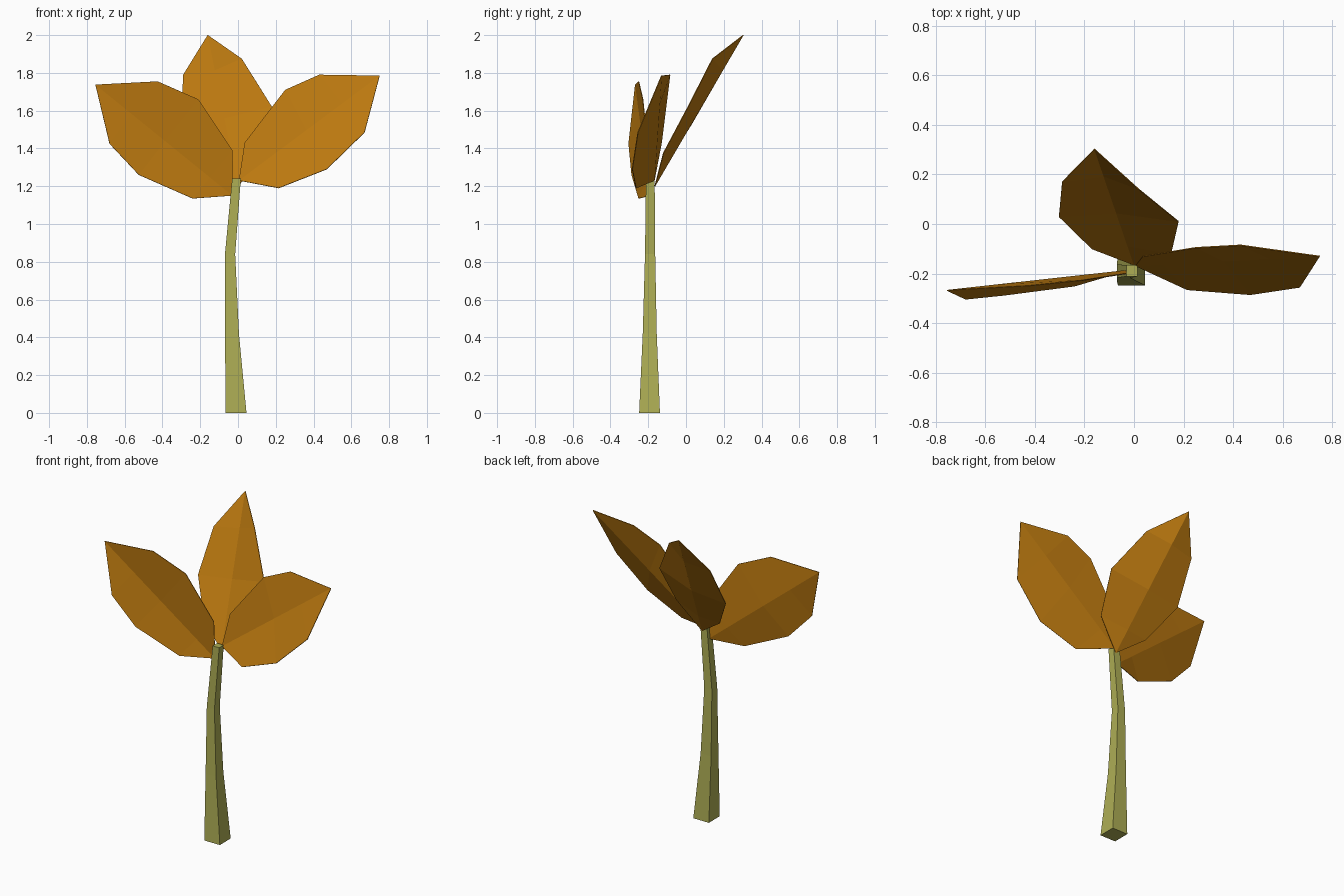
import bpy
from mathutils import Vector

if "Cube" in bpy.data.objects:
    bpy.data.objects.remove(bpy.data.objects["Cube"])


def material(name, rgb):
    m = bpy.data.materials.new(name)
    m.diffuse_color = (*rgb, 1)
    m.use_nodes = True
    m.node_tree.nodes["Principled BSDF"].inputs["Base Color"].default_value = m.diffuse_color
    return m


LEAF = material("amber leaf", (0.50, 0.19, 0.005))
STEM = material("olive stem", (0.42, 0.42, 0.09))


def add_mesh(name, verts, faces, mat):
    me = bpy.data.meshes.new(name)
    me.from_pydata(verts, [], faces)
    me.materials.append(mat)
    ob = bpy.data.objects.new(name, me)
    bpy.context.collection.objects.link(ob)
    return ob


# Stem: bent, tapering square tube (centre x, centre y, z, half width)
rings = [(-0.01, -0.193, 0, 0.055), (-0.032, -0.192, 0.42, 0.037),
         (-0.042, -0.19, 0.84, 0.027), (-0.008, -0.189, 1.24, 0.023)]
verts = [(x + sx * h, y + sy * h, z) for x, y, z, h in rings
         for sx, sy in ((-1, -1), (1, -1), (1, 1), (-1, 1))]
faces = [(3, 2, 1, 0), (12, 13, 14, 15)]
for r in range(3):
    for i in range(4):
        j = (i + 1) % 4
        faces.append((4 * r + i, 4 * r + j, 4 * r + 4 + j, 4 * r + 4 + i))
add_mesh("stem", verts, faces, STEM)


# Leaf: straight midrib from base to tip, three points along each edge
def leaf(name, base, tip, side_a, side_b):
    base, tip = Vector(base), Vector(tip)
    axis = tip - base
    rib = []
    for a, b in zip(side_a, side_b):
        mid = (Vector(a) + Vector(b)) / 2
        rib.append(base + axis * ((mid - base).dot(axis) / axis.length_squared))
    verts = [base, *rib, tip, *side_a, *side_b]
    faces = []
    for s, flip in ((5, False), (8, True)):
        half = [(0, s, 1), (1, s, s + 1, 2), (2, s + 1, s + 2, 3), (3, s + 2, 4)]
        faces += [f[::-1] if flip else f for f in half]
    ob = add_mesh(name, verts, faces, LEAF)
    mod = ob.modifiers.new("thickness", "SOLIDIFY")
    mod.thickness = 0.004
    mod.offset = 0


leaf("back_leaf", (0, -0.165, 1.2), (-0.16, 0.303, 2.0),
     [(0.15, -0.12, 1.375), (0.18, 0.01, 1.62), (0.02, 0.14, 1.875)],
     [(-0.17, -0.10, 1.32), (-0.303, 0.03, 1.53), (-0.29, 0.17, 1.79)])
leaf("right_leaf", (0.005, -0.168, 1.23), (0.75, -0.13, 1.785),
     [(0.215, -0.265, 1.19), (0.47, -0.285, 1.29), (0.67, -0.255, 1.485)],
     [(0.035, -0.13, 1.43), (0.25, -0.095, 1.71), (0.43, -0.085, 1.79)])
leaf("left_leaf", (-0.03, -0.188, 1.15), (-0.755, -0.268, 1.738),
     [(-0.24, -0.25, 1.135), (-0.525, -0.287, 1.26), (-0.68, -0.303, 1.425)],
     [(-0.03, -0.2, 1.39), (-0.21, -0.228, 1.66), (-0.425, -0.25, 1.755)])
